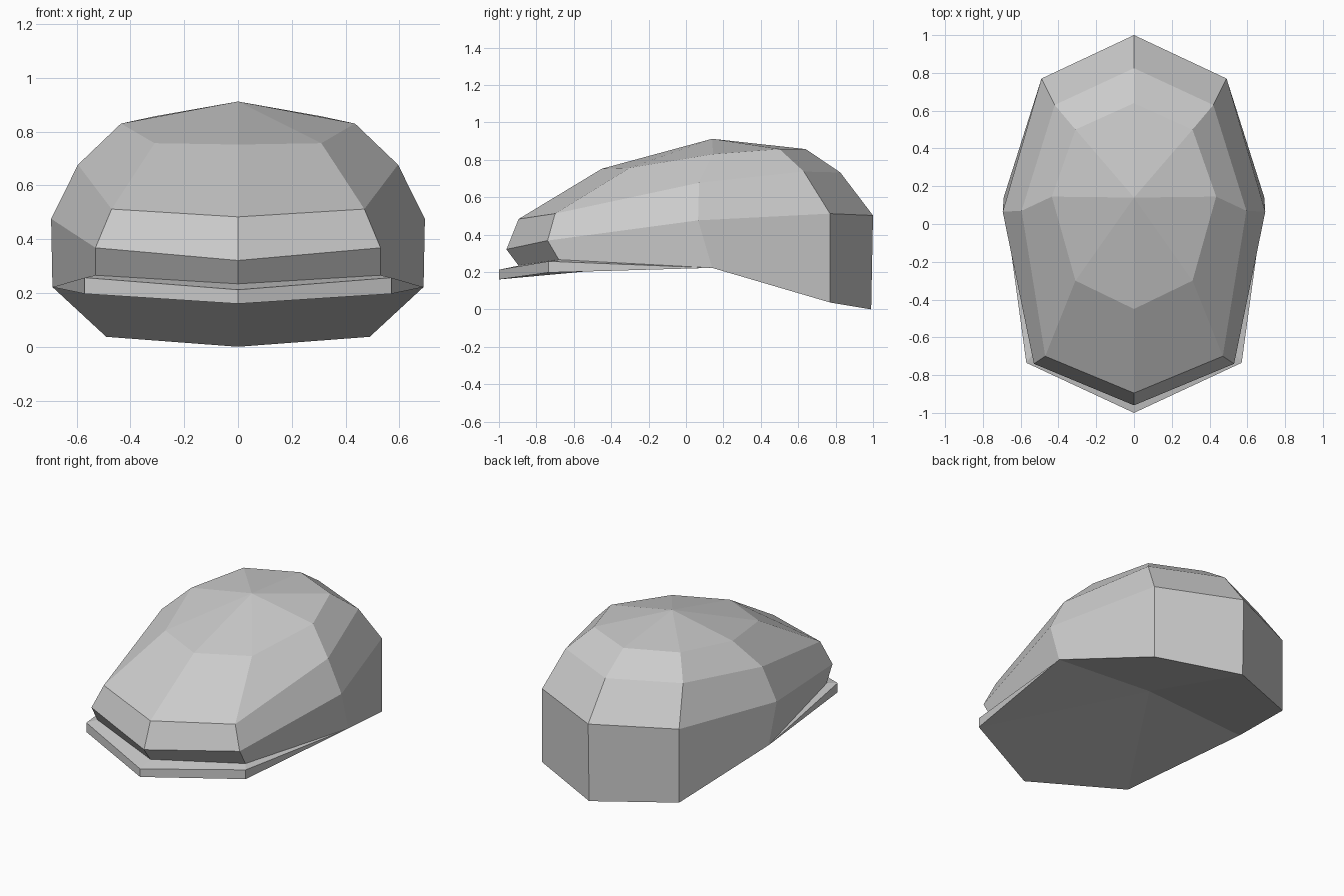
import bpy

if "Cube" in bpy.data.objects:
    bpy.data.objects.remove(bpy.data.objects["Cube"])

grey = bpy.data.materials.new("plain grey")
grey.diffuse_color = (0.6, 0.6, 0.6, 1)
grey.use_nodes = True
grey.node_tree.nodes["Principled BSDF"].inputs["Base Color"].default_value = grey.diffuse_color


def ring(half):
    """Mirror front-to-back right-hand points into a full eight-sided ring."""
    return half + [(-x, y, z) for x, y, z in half[-2:0:-1]]


def front_arc(half):
    """Mirror front, front-right and right points into an arc, left to right."""
    return [(-x, y, z) for x, y, z in half[:0:-1]] + half


def band(lower, upper, closed):
    """Faces joining two matching loops, collapsing shared points."""
    n = len(lower)
    for i in range(n if closed else n - 1):
        j = (i + 1) % n
        yield list(dict.fromkeys([lower[i], lower[j], upper[j], upper[i]]))


def fan(loop, tip, downward=False):
    """Triangles from a closed loop to one point."""
    for i, a in enumerate(loop):
        b = loop[(i + 1) % len(loop)]
        yield [b, a, tip] if downward else [a, b, tip]


def build(name, faces):
    index = {}
    polys = [[index.setdefault(p, len(index)) for p in f] for f in faces]
    mesh = bpy.data.meshes.new(name)
    mesh.from_pydata(list(index), [], polys)
    mesh.materials.append(grey)
    obj = bpy.data.objects.new(name, mesh)
    bpy.context.collection.objects.link(obj)
    return obj


# Faceted dome, from the crown down to the rim
# (each row: front, front-right, right, back-right, back)
crown = (0, 0.14, 0.912)
side = (0.69, 0.14, 0.222)
halves = [
    [(0, -0.45, 0.752), (0.31, -0.30, 0.757), (0.435, 0.145, 0.83),
     (0.31, 0.50, 0.857), (0, 0.64, 0.857)],
    [(0, -0.895, 0.483), (0.47, -0.70, 0.512), (0.595, 0.07, 0.677),
     (0.42, 0.63, 0.737), (0, 0.825, 0.732)],
    [(0, -0.96, 0.321), (0.53, -0.74, 0.368), (0.695, 0.065, 0.476),
     (0.49, 0.77, 0.512), (0, 1.0, 0.502)],
    [(0, -0.895, 0.234), (0.53, -0.68, 0.266), side,
     (0.49, 0.77, 0.037), (0, 0.99, 0.0)],
]
rings = [ring(h) for h in halves]
dome = list(fan(rings[0], crown))
for upper, lower in zip(rings, rings[1:]):
    dome += band(lower, upper, True)
build("dome", dome)

# Thin brim projecting around the front, tapering out at the sides
brim_top = [(0, -1.0, 0.212), (0.57, -0.735, 0.257), side]
brim_low = [(0, -1.0, 0.160), (0.57, -0.735, 0.197), side]
brim = list(band(front_arc(brim_top), front_arc(halves[3][:3]), False))
brim += band(front_arc(brim_low), front_arc(brim_top), False)
build("brim", brim)

# Underside, gently hollowed towards its middle
build("underside", fan(ring(brim_low + halves[3][3:]), (0, 0.14, 0.265), True))
